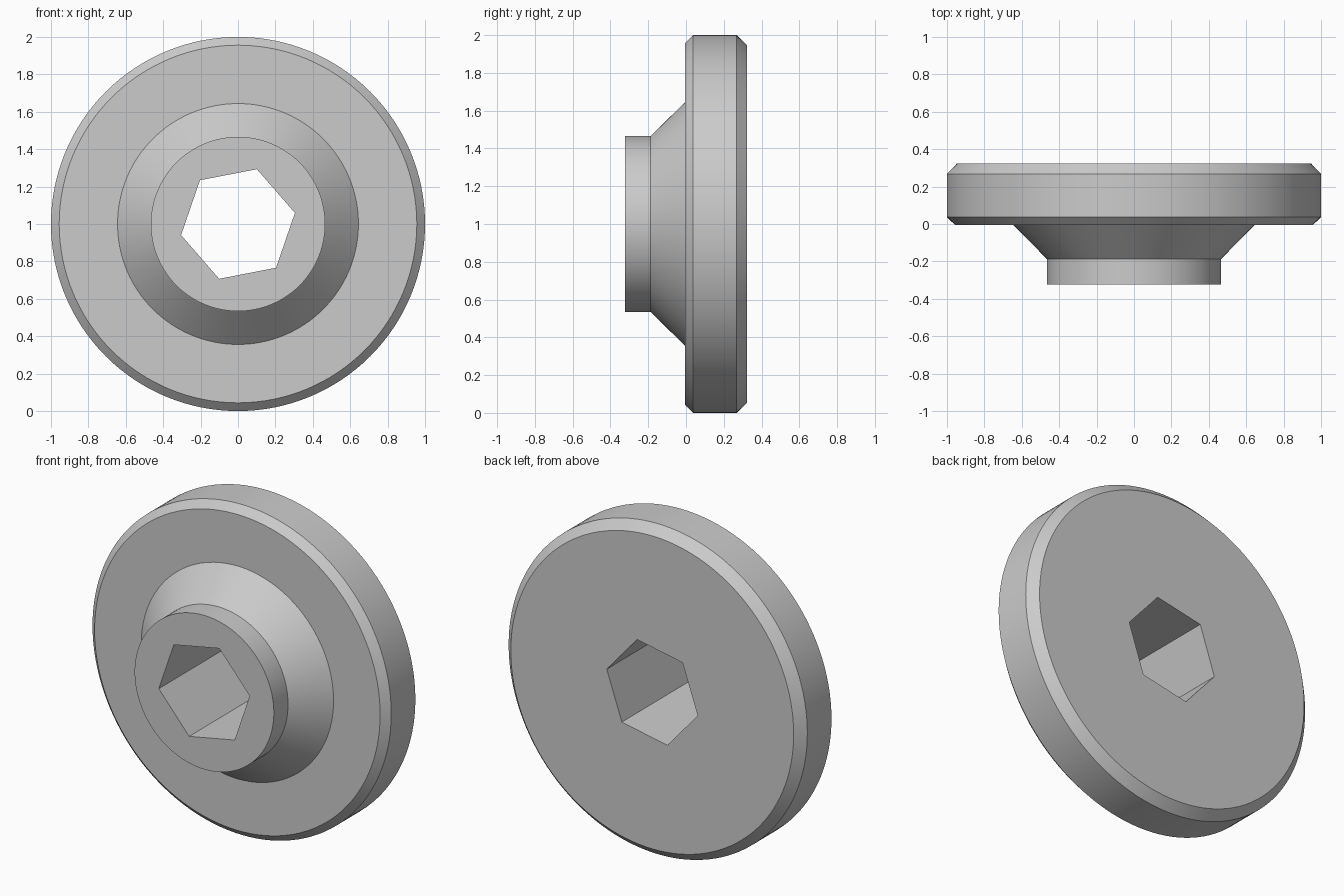
import bpy
import bmesh
from math import sin, cos, radians, tau

cube = bpy.data.objects.get("Cube")
if cube:
    bpy.data.objects.remove(cube, do_unlink=True)


def turned(name, profile, sides, turn=0.0):
    """Closed solid with (radius, y) rings around the horizontal y axis."""
    bm = bmesh.new()
    rings = []
    for r, y in profile:
        angles = [turn + tau * i / sides for i in range(sides)]
        rings.append([bm.verts.new((r * cos(a), y, 1 + r * sin(a))) for a in angles])
    for a, b in zip(rings, rings[1:]):
        for i in range(sides):
            j = (i + 1) % sides
            bm.faces.new((a[i], a[j], b[j], b[i]))
    bm.faces.new(rings[0])
    bm.faces.new(rings[-1])
    bmesh.ops.recalc_face_normals(bm, faces=bm.faces)
    mesh = bpy.data.meshes.new(name)
    bm.to_mesh(mesh)
    bm.free()
    obj = bpy.data.objects.new(name, mesh)
    bpy.context.collection.objects.link(obj)
    return obj


# Single grey material
grey = bpy.data.materials.new("grey metal")
grey.use_nodes = True
grey.diffuse_color = (0.6, 0.6, 0.6, 1)
grey.node_tree.nodes["Principled BSDF"].inputs["Base Color"].default_value = (0.6, 0.6, 0.6, 1)

# Chamfered disc with a conical shoulder and short collar
disc = turned("flanged_disc", [
    (0.466, -0.323), (0.466, -0.187), (0.644, -0.006), (0.956, -0.006),
    (1.0, 0.037), (1.0, 0.268), (0.947, 0.323)], 128)
disc.data.materials.append(grey)

# Hexagonal through hole
cutter = turned("hex_cutter", [(0.31, -0.5), (0.31, 0.5)], 6, radians(11))
cutter.data.materials.append(grey)
cutter.hide_render = True
cut = disc.modifiers.new("hex_hole", 'BOOLEAN')
cut.operation = 'DIFFERENCE'
cut.solver = 'EXACT'
cut.object = cutter

bpy.ops.object.select_all(action='DESELECT')
disc.select_set(True)
bpy.context.view_layer.objects.active = disc
bpy.ops.object.modifier_apply(modifier=cut.name)
bpy.data.objects.remove(cutter, do_unlink=True)

# Smooth round walls, crisp edges
bpy.ops.object.shade_smooth_by_angle(angle=radians(25))
